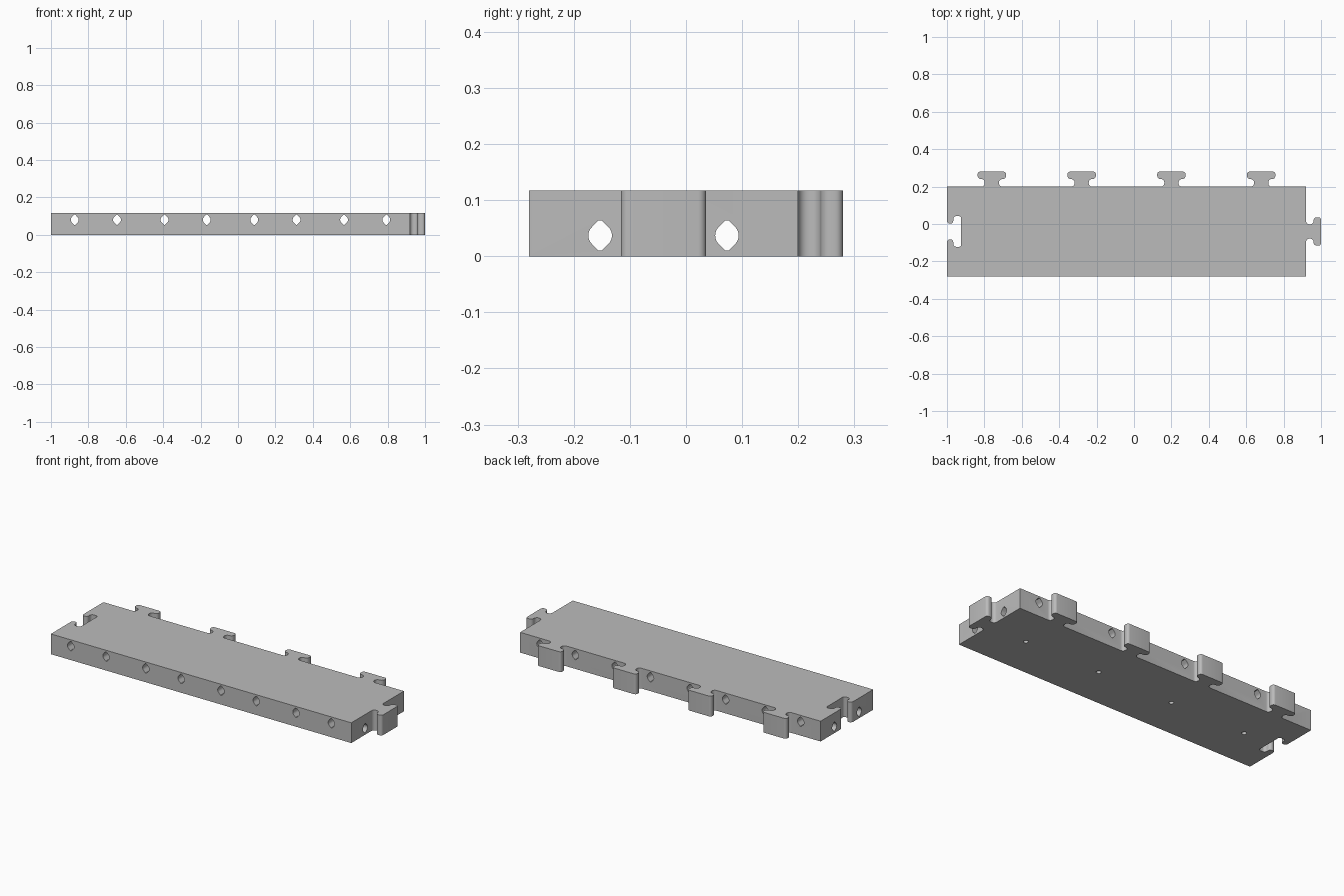
import bpy, bmesh, math
from mathutils import Vector

cube = bpy.data.objects.get("Cube")
if cube:
    bpy.data.objects.remove(cube, do_unlink=True)

LEFT, RIGHT, FRONT, BACK, HEIGHT = -1.0, 0.92, -0.28, 0.20, 0.117
MID_Y = (FRONT + BACK) / 2
TAB_X = [-0.76 + 0.48 * i for i in range(4)]
HOLE_OFFSET = 0.113

grey = bpy.data.materials.new("plain grey")
grey.use_nodes = True
grey.diffuse_color = (0.5, 0.5, 0.5, 1)
grey.node_tree.nodes["Principled BSDF"].inputs["Base Color"].default_value = (0.5, 0.5, 0.5, 1)


def connector(neck, head, start, depth, r):
    """T-shaped key outline: (along edge, outward, corner radius)."""
    half = [(-neck, 0, r), (-neck, start, r), (-head, start, r), (-head, depth, r * 0.8)]
    return half + [(-a, b, c) for a, b, c in reversed(half)]


def rounded(points, steps=6):
    """Replace each corner that has a radius with a tangent arc."""
    result = []
    n = len(points)
    for i, (x, y, r) in enumerate(points):
        p = Vector((x, y))
        if r == 0:
            result.append(p)
            continue
        a = (Vector(points[i - 1][:2]) - p).normalized()
        b = (Vector(points[(i + 1) % n][:2]) - p).normalized()
        centre = p + (a + b) * r
        for k in range(steps + 1):
            t = k / steps * math.pi / 2
            result.append(centre - b * r * math.cos(t) - a * r * math.sin(t))
    return result


def prism(name, loops, place, depth):
    """Extrude flat loops; place maps (u, v, w) into the model."""
    bm = bmesh.new()
    for loop in loops:
        low = [bm.verts.new(place(u, v, 0)) for u, v in loop]
        high = [bm.verts.new(place(u, v, depth)) for u, v in loop]
        bm.faces.new(low)
        bm.faces.new(high)
        for i in range(len(loop)):
            j = (i + 1) % len(loop)
            bm.faces.new((low[i], low[j], high[j], high[i]))
    bmesh.ops.recalc_face_normals(bm, faces=bm.faces)
    mesh = bpy.data.meshes.new(name)
    bm.to_mesh(mesh)
    bm.free()
    mesh.materials.append(grey)
    obj = bpy.data.objects.new(name, mesh)
    bpy.context.collection.objects.link(obj)
    return obj


def diamond_hole(cu, cv, r=0.021, tip=0.027, steps=8):
    """Round-sided hole with pointed top and bottom."""
    loop = []
    for side in (0, math.pi):
        for k in range(steps + 1):
            t = side - math.pi / 4 + k / steps * math.pi / 2
            loop.append((cu + r * math.cos(t), cv + r * math.sin(t)))
        s = 1 if side == 0 else -1
        loop += [(cu + s * 0.003, cv + s * tip), (cu - s * 0.003, cv + s * tip)]
    return loop


# Plate outline, running anticlockwise from the front left corner
tab = connector(0.038, 0.076, 0.04, 0.08, 0.018)
socket = connector(0.042, 0.082, 0.034, 0.076, 0.016)
outline = [(LEFT, FRONT, 0), (RIGHT, FRONT, 0)]
outline += [(RIGHT + v, MID_Y + u, r) for u, v, r in tab]
outline += [(RIGHT, BACK, 0)]
for cx in reversed(TAB_X):
    outline += [(cx - u, BACK + v, r) for u, v, r in tab]
outline += [(LEFT, BACK, 0)]
outline += [(LEFT + v, MID_Y - u, r) for u, v, r in socket]
plate = prism("interlocking_plate", [rounded(outline)], lambda u, v, w: (u, v, w), HEIGHT)

# Through holes front to back, through holes side to side, blind holes below
cross = [diamond_hole(cx + s * HOLE_OFFSET, 0.08) for cx in TAB_X for s in (-1, 1)]
along = [diamond_hole(MID_Y + s * HOLE_OFFSET, 0.037) for s in (-1, 1)]
pilot = [[(cx + 0.013 * math.cos(k * math.pi / 8), MID_Y + 0.013 * math.sin(k * math.pi / 8))
          for k in range(16)] for cx in TAB_X]
cutters = [
    prism("cross_hole_cutter", cross, lambda u, v, w: (u, w - 0.5, v), 1),
    prism("long_hole_cutter", along, lambda u, v, w: (w - 1.2, u, v), 2.4),
    prism("pilot_hole_cutter", pilot, lambda u, v, w: (u, v, w - 0.02), 0.1),
]
bpy.ops.object.select_all(action='DESELECT')
plate.select_set(True)
bpy.context.view_layer.objects.active = plate
for cutter in cutters:
    cutter.hide_render = True
    mod = plate.modifiers.new(cutter.name, 'BOOLEAN')
    mod.operation = 'DIFFERENCE'
    mod.solver = 'EXACT'
    mod.object = cutter
    bpy.ops.object.modifier_apply(modifier=mod.name)
    bpy.data.objects.remove(cutter, do_unlink=True)

bpy.ops.object.shade_smooth_by_angle(angle=math.radians(30))
